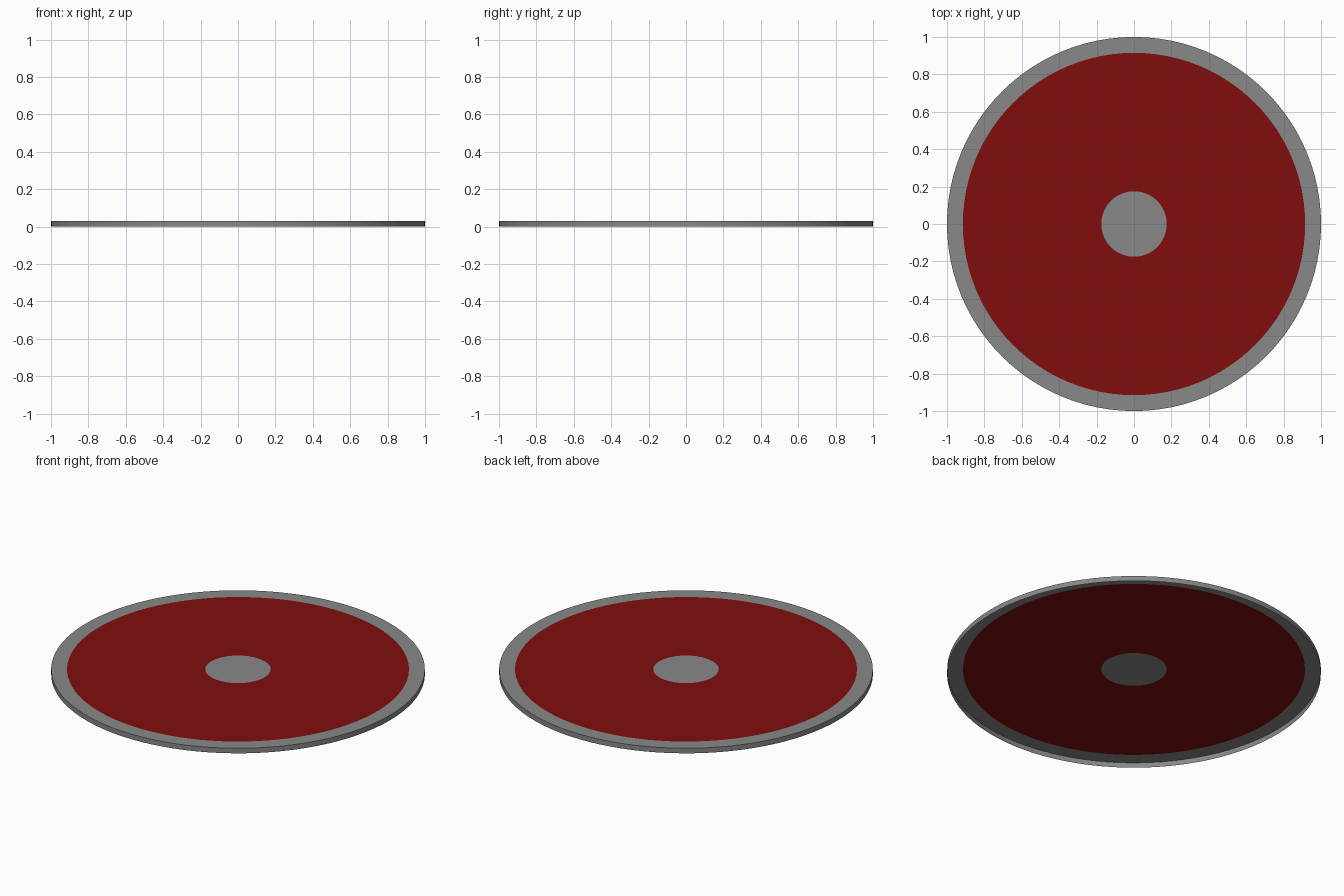
import bpy, bmesh
from math import cos, sin, pi

if "Cube" in bpy.data.objects:
    bpy.data.objects.remove(bpy.data.objects["Cube"])

SEGMENTS = 96
TOP = 0.03
GREY = (0.246, 0.246, 0.246, 1)
RED = (0.22, 0.004, 0.004, 1)


def lathe(name, profile, color):
    """Revolve (radius, z) points around z; a zero radius closes to a centre point."""
    bm = bmesh.new()
    rings = []
    for r, z in profile:
        if r == 0:
            rings.append([bm.verts.new((0, 0, z))] * SEGMENTS)
        else:
            rings.append([bm.verts.new((r * cos(2 * pi * i / SEGMENTS),
                                        r * sin(2 * pi * i / SEGMENTS), z))
                          for i in range(SEGMENTS)])
    for a, b in zip(rings, rings[1:]):
        for i in range(SEGMENTS):
            j = (i + 1) % SEGMENTS
            corners = dict.fromkeys((a[i], b[i], b[j], a[j]))
            bm.faces.new(list(corners))
    mesh = bpy.data.meshes.new(name)
    bm.to_mesh(mesh)
    bm.free()
    obj = bpy.data.objects.new(name, mesh)
    bpy.context.collection.objects.link(obj)
    mat = bpy.data.materials.new(name + "_paint")
    mat.diffuse_color = color
    mat.use_nodes = True
    mat.node_tree.nodes["Principled BSDF"].inputs["Base Color"].default_value = mat.diffuse_color
    mesh.materials.append(mat)
    bpy.context.view_layer.objects.active = obj
    obj.select_set(True)
    bpy.ops.object.shade_smooth_by_angle()
    obj.select_set(False)
    return obj


# Centre disc, coloured band, and rim with a thin skirt (open underneath)
lathe("centre_disc", [(0, TOP), (0.175, TOP)], GREY)
lathe("red_band", [(0.175, TOP), (0.915, TOP)], RED)
lathe("outer_rim", [(0.915, TOP), (1, TOP), (1, 0)], GREY)
